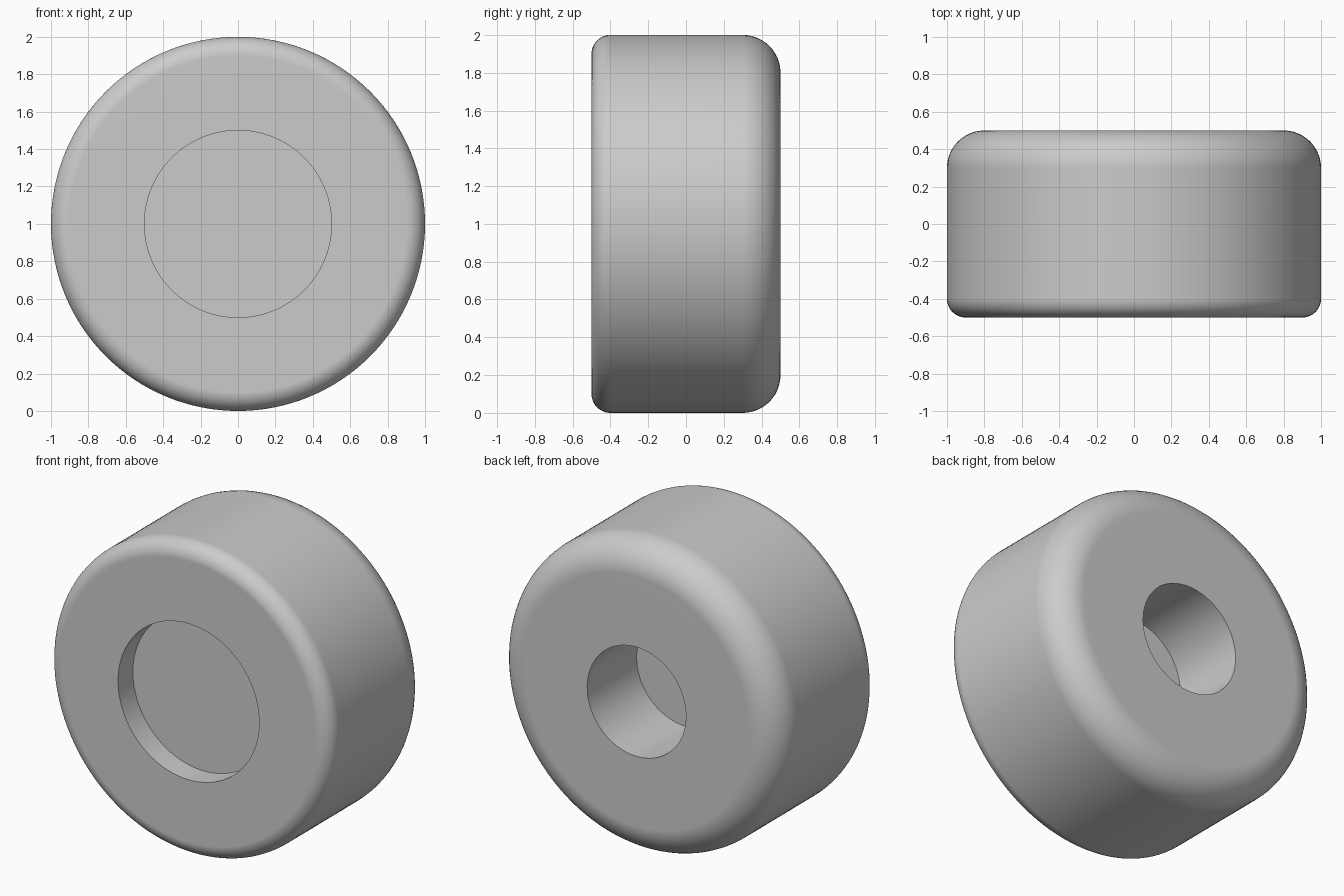
import bpy, bmesh
from math import sin, cos, pi, radians

cube = bpy.data.objects.get("Cube")
if cube:
    bpy.data.objects.remove(cube, do_unlink=True)

SEGMENTS = 128
RADIUS, HALF_WIDTH = 1.0, 0.5
FRONT_FILLET, BACK_FILLET = 0.1, 0.2
RECESS_RADIUS, RECESS_FLOOR = 0.5, -0.35
HOLE_RADIUS, HOLE_FLOOR = 0.35, 0.0


def fillet(radius, y_centre, start, steps=12):
    """Quarter arc of (r, y) points on the outer rim."""
    arc = []
    for i in range(steps + 1):
        a = start + pi / 2 * i / steps
        arc.append((RADIUS - radius + radius * cos(a), y_centre + radius * sin(a)))
    return arc


# Half section: front recess, front rim, back rim, back hole
profile = [(RECESS_RADIUS, RECESS_FLOOR), (RECESS_RADIUS, -HALF_WIDTH)]
profile += fillet(FRONT_FILLET, FRONT_FILLET - HALF_WIDTH, -pi / 2)
profile += fillet(BACK_FILLET, HALF_WIDTH - BACK_FILLET, 0)
profile += [(HOLE_RADIUS, HALF_WIDTH), (HOLE_RADIUS, HOLE_FLOOR)]

# Revolve the section around the y axis and close both floors
bm = bmesh.new()
rings = []
for r, y in profile:
    angles = [2 * pi * i / SEGMENTS for i in range(SEGMENTS)]
    rings.append([bm.verts.new((r * cos(a), y, r * sin(a) + RADIUS)) for a in angles])
for lower, upper in zip(rings, rings[1:]):
    for i in range(SEGMENTS):
        j = (i + 1) % SEGMENTS
        bm.faces.new((lower[i], lower[j], upper[j], upper[i]))
bm.faces.new(rings[0])
bm.faces.new(rings[-1])
bmesh.ops.recalc_face_normals(bm, faces=bm.faces)

mesh = bpy.data.meshes.new("round_foot")
bm.to_mesh(mesh)
bm.free()
foot = bpy.data.objects.new("round_foot", mesh)
bpy.context.collection.objects.link(foot)

# Plain grey material
grey = bpy.data.materials.new("plain_grey")
grey.use_nodes = True
colour = (0.6, 0.6, 0.6, 1)
grey.diffuse_color = colour
grey.node_tree.nodes["Principled BSDF"].inputs["Base Color"].default_value = colour
mesh.materials.append(grey)

# Smooth rims, crisp recess edges, flat end faces
bpy.ops.object.select_all(action="DESELECT")
foot.select_set(True)
bpy.context.view_layer.objects.active = foot
bpy.ops.object.shade_smooth_by_angle(angle=radians(30))
weighted = foot.modifiers.new("weighted_normals", "WEIGHTED_NORMAL")
weighted.keep_sharp = True
